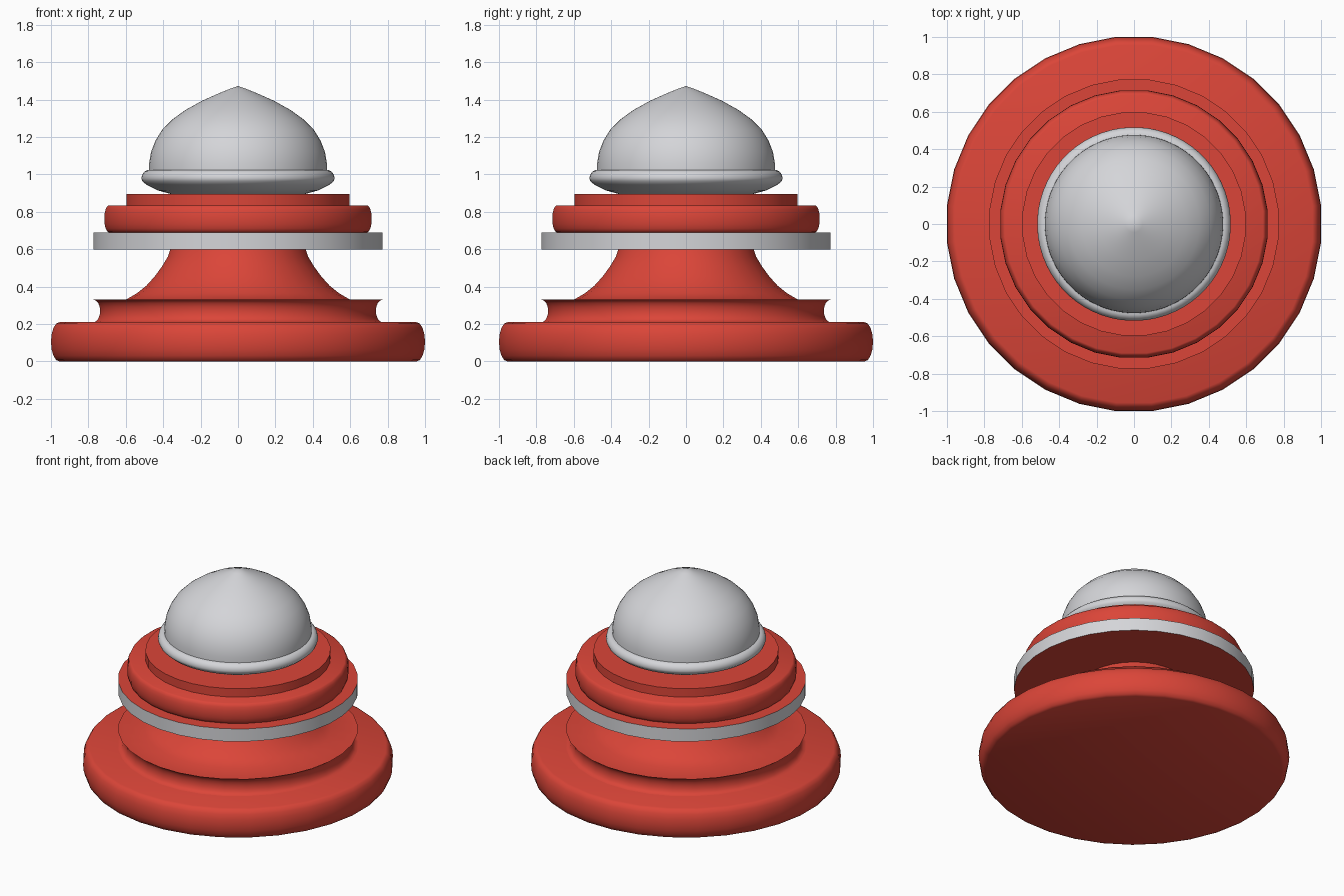
import bpy
import bmesh
from math import cos, sin, pi, radians

cube = bpy.data.objects.get("Cube")
if cube:
    bpy.data.objects.remove(cube)


def make_material(name, rgb):
    mat = bpy.data.materials.new(name)
    mat.use_nodes = True
    mat.diffuse_color = (*rgb, 1)
    mat.node_tree.nodes["Principled BSDF"].inputs["Base Color"].default_value = (*rgb, 1)
    return mat


RED = make_material("warm red", (0.71, 0.06, 0.04))
GREY = make_material("light grey", (0.66, 0.665, 0.69))


def lathe(name, profile, materials, sides=32, smooth_angle=40):
    """Revolve (radius, height) pairs, bottom to top; zero radius makes a tip."""
    bm = bmesh.new()
    grow = 1 / cos(pi / sides)  # half-step turn: flats face the axes
    rings = []
    for r, z in profile:
        count = sides if r else 1
        rings.append([bm.verts.new((r * grow * cos((i + 0.5) * 2 * pi / sides),
                                    r * grow * sin((i + 0.5) * 2 * pi / sides), z))
                      for i in range(count)])
    for low, high in zip(rings, rings[1:]):
        for i in range(sides):
            j = (i + 1) % sides
            if len(high) == 1:
                bm.faces.new((low[i], low[j], high[0]))
            else:
                bm.faces.new((low[i], low[j], high[j], high[i]))
    bm.faces.new(rings[0][::-1])
    if len(rings[-1]) > 1:
        bm.faces.new(rings[-1])
    bm.normal_update()
    # With two materials, the second goes on the upright rim
    for face in bm.faces:
        if len(materials) > 1 and abs(face.normal.z) < 0.5:
            face.material_index = 1
    mesh = bpy.data.meshes.new(name)
    bm.to_mesh(mesh)
    bm.free()
    for mat in materials:
        mesh.materials.append(mat)
    obj = bpy.data.objects.new(name, mesh)
    bpy.context.collection.objects.link(obj)
    bpy.ops.object.select_all(action="DESELECT")
    obj.select_set(True)
    bpy.context.view_layer.objects.active = obj
    bpy.ops.object.shade_smooth_by_angle(angle=radians(smooth_angle))
    return obj


def bulge(r_edge, r_mid, z0, z1, steps=8):
    """Rounded (or, with a smaller middle, hollowed) moulding profile."""
    return [(r_edge + (r_mid - r_edge) * sin(pi * k / steps),
             z0 + (z1 - z0) * (1 - cos(pi * k / steps)) / 2)
            for k in range(steps + 1)]


# Foot, then hollow moulding running into the flared neck
lathe("base_foot", bulge(0.955, 1.0, 0, 0.21), [RED])
neck = [(0.6, 0.33), (0.54, 0.365), (0.49, 0.405), (0.445, 0.455),
        (0.405, 0.51), (0.375, 0.56), (0.36, 0.605)]
lathe("flared_neck", bulge(0.773, 0.737, 0.21, 0.33) + neck, [RED])

# Wide disc with a grey rim
lathe("rim_disc", [(0.773, 0.6), (0.773, 0.69)], [RED, GREY])

# Stepped cushion under the finial
lathe("cushion_ring", bulge(0.69, 0.715, 0.69, 0.835), [RED])
lathe("top_step", [(0.597, 0.83), (0.597, 0.895)], [RED])

# Finial: collar and pointed dome
lathe("finial_collar",
      [(0.35, 0.893), (0.43, 0.915), (0.49, 0.945), (0.512, 0.965), (0.517, 0.98),
       (0.512, 1.0), (0.5, 1.015), (0.485, 1.023)], [GREY], sides=64)
lathe("finial_dome",
      [(0.476, 1.02), (0.475, 1.06), (0.465, 1.12), (0.442, 1.18), (0.405, 1.24),
       (0.35, 1.295), (0.28, 1.345), (0.19, 1.395), (0.1, 1.435), (0.045, 1.457),
       (0, 1.473)],
      [GREY], sides=64)
